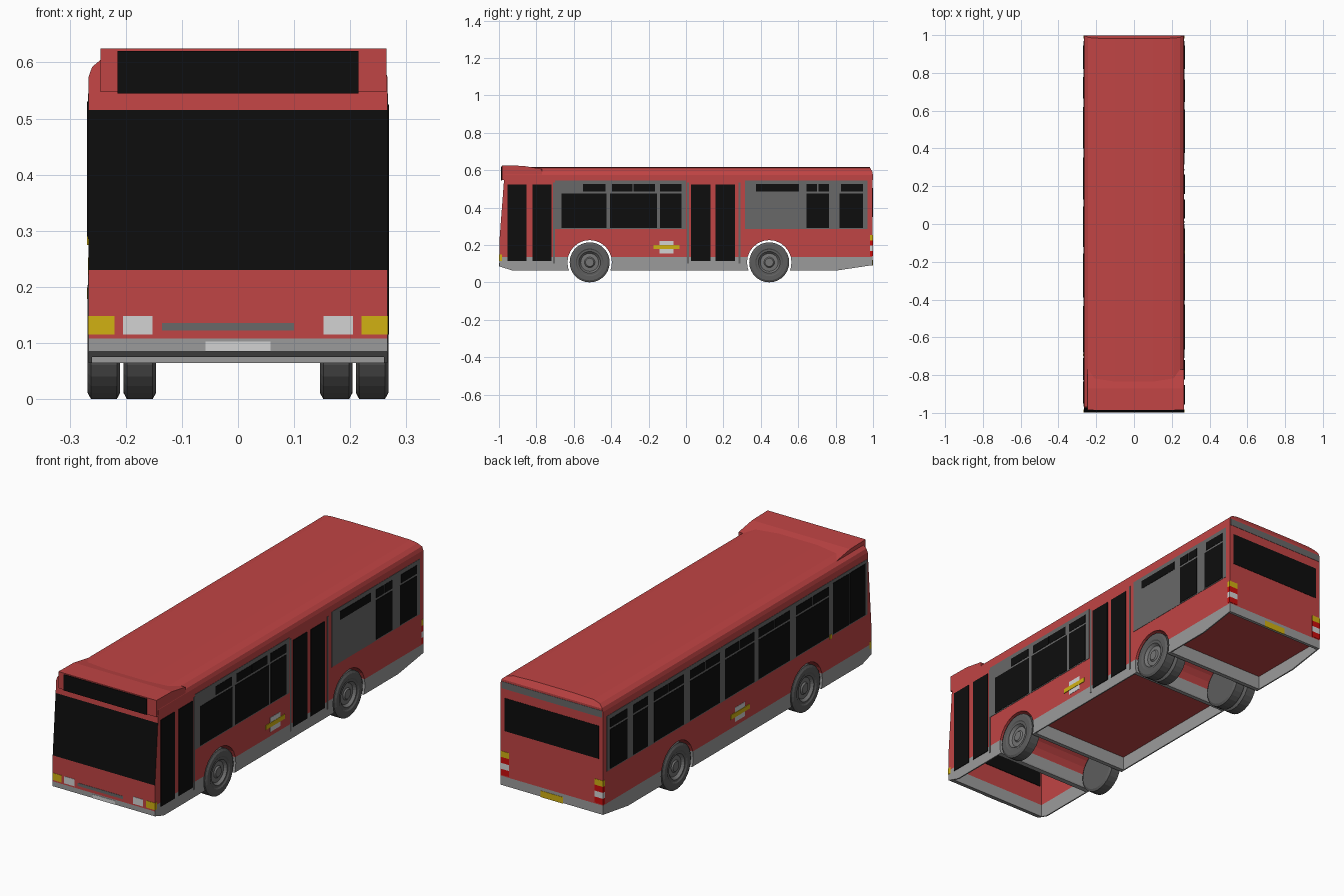
import bpy, bmesh, math
from mathutils import Vector

cube = bpy.data.objects.get("Cube")
if cube:
    bpy.data.objects.remove(cube, do_unlink=True)


def material(name, r, g, b):
    m = bpy.data.materials.new(name)
    m.use_nodes = True
    m.diffuse_color = (r, g, b, 1)
    bsdf = next(n for n in m.node_tree.nodes if n.type == 'BSDF_PRINCIPLED')
    bsdf.inputs["Base Color"].default_value = (r, g, b, 1)
    bsdf.inputs["Roughness"].default_value = 0.8
    return m


RED = material("body red", 0.53, 0.058, 0.058)
BLACK = material("glass black", 0.004, 0.004, 0.004)
SKIRT = material("skirt grey", 0.33, 0.33, 0.33)
FRAME = material("frame grey", 0.14, 0.14, 0.14)
WHITE = material("lamp white", 0.65, 0.65, 0.65)
YELLOW = material("lamp yellow", 0.64, 0.44, 0.006)
SIGNAL = material("signal red", 0.6, 0.004, 0.004)
TYRE = material("tyre grey", 0.11, 0.11, 0.11)
RIM = material("rim grey", 0.18, 0.18, 0.18)

HALF_W, HALF_L = 0.266, 0.997
WHEEL_Z, AXLES = 0.107, {"front": -0.515, "rear": 0.445}


def make_object(name, bm, *mats):
    bmesh.ops.recalc_face_normals(bm, faces=bm.faces)
    mesh = bpy.data.meshes.new(name)
    bm.to_mesh(mesh)
    bm.free()
    for m in mats:
        mesh.materials.append(m)
    ob = bpy.data.objects.new(name, mesh)
    bpy.context.scene.collection.objects.link(ob)
    return ob


def add_box(bm, lo, hi):
    verts = bmesh.ops.create_cube(bm, size=1)["verts"]
    for v in verts:
        v.co = Vector(hi[i] if v.co[i] > 0 else lo[i] for i in range(3))


def extrude(bm, points, offset):
    face = bm.faces.new([bm.verts.new(p) for p in points])
    out = bmesh.ops.extrude_face_region(bm, geom=[face])["geom"]
    moved = [g for g in out if isinstance(g, bmesh.types.BMVert)]
    bmesh.ops.translate(bm, verts=moved, vec=offset)


def cut(bm, co, normal, clear=True):
    geom = bm.verts[:] + bm.edges[:] + bm.faces[:]
    bmesh.ops.bisect_plane(bm, geom=geom, plane_co=co, plane_no=normal, clear_outer=clear)
    if clear:
        bmesh.ops.holes_fill(bm, edges=[e for e in bm.edges if e.is_boundary], sides=0)


def plates(name, mat, where, rects, level=1):
    """Thin plates on a wall; each rect is (from, to, bottom, top)."""
    bm = bmesh.new()
    t = 0.0015 * level
    for a, b, z0, z1 in rects:
        if where in ("left", "right"):
            s = 1 if where == "left" else -1
            xs = sorted((s * (HALF_W - 0.002), s * (HALF_W + t)))
            add_box(bm, (xs[0], a, z0), (xs[1], b, z1))
        else:
            s = 1 if where == "back" else -1
            ys = sorted((s * (HALF_L - 0.002), s * (HALF_L + t)))
            add_box(bm, (a, ys[0], z0), (b, ys[1], z1))
    return make_object(name, bm, mat)


# Body: roof cross-section run along the length, then ends trimmed
half = [(HALF_W, 0.064), (HALF_W, 0.575), (0.26, 0.592), (0.243, 0.606), (0.21, 0.614), (0.1, 0.617)]
section = half + [(-x, z) for x, z in reversed(half)]
bm = bmesh.new()
extrude(bm, [(x, -HALF_L, z) for x, z in section], (0, 2 * HALF_L, 0))
cut(bm, (0, -HALF_L, 0.23), (0, -0.33, 0.025))
cut(bm, (0, -HALF_L, 0.085), (0, -0.022, -0.07))
cut(bm, (0, HALF_L, 0.092), (0, 0.03, -0.2))
cut(bm, (0, HALF_L, 0.59), (0, 0.027, 0.015))
body = make_object("body", bm, RED, SKIRT, BLACK)

# Wheel tunnels and underside hollows
cutters = []
for end, y in AXLES.items():
    bm = bmesh.new()
    extrude(bm, [(-0.4, y + 0.119 * math.cos(k * math.pi / 12), WHEEL_Z + 0.119 * math.sin(k * math.pi / 12))
                 for k in range(24)], (0.8, 0, 0))
    cutters.append(make_object(end + "_arch_cutter", bm))
for y0, y1, top in ((-0.965, -0.65, 0.5), (-0.385, 0.315, 0.13), (0.575, 0.985, 0.13)):
    bm = bmesh.new()
    add_box(bm, (-0.26, y0, -0.1), (0.26, y1, top))
    cutters.append(make_object("underside_cutter", bm))
for c in cutters:
    c.hide_render = True
    mod = body.modifiers.new("cut", 'BOOLEAN')
    mod.object, mod.operation, mod.solver = c, 'DIFFERENCE', 'EXACT'
bpy.context.view_layer.update()
graph = bpy.context.evaluated_depsgraph_get()
carved = bpy.data.meshes.new_from_object(body.evaluated_get(graph))
body.modifiers.clear()
for c in cutters:
    bpy.data.objects.remove(c, do_unlink=True)

# Paint skirt and windscreen on cut faces
bm = bmesh.new()
bm.from_mesh(carved)
for z in (0.108, 0.135, 0.23, 0.515):
    cut(bm, (0, 0, z), (0, 0, 1), clear=False)
bm.normal_update()
for f in bm.faces:
    c = f.calc_center_median()
    on_front = f.normal.y < -0.9 and c.y < -0.96
    f.material_index = 0
    if c.z < (0.108 if on_front else 0.135) and not (f.normal.z < -0.9 and c.z > 0.12):
        f.material_index = 1
    elif on_front and 0.23 < c.z < 0.515:
        f.material_index = 2
bm.to_mesh(body.data)
bm.free()

# Inner windscreen
bm = bmesh.new()
add_box(bm, (-0.25, -0.966, 0.23), (0.25, -0.962, 0.49))
make_object("inner_windscreen", bm, BLACK)

# Destination sign housing on the roof front
bm = bmesh.new()
outline = [(-0.985, 0.547), (-0.985, 0.625), (-0.87, 0.623), (-0.77, 0.606), (-0.77, 0.547)]
extrude(bm, [(-0.245, y, z) for y, z in outline], (0.51, 0, 0))
make_object("sign_housing", bm, RED)
bm = bmesh.new()
add_box(bm, (-0.215, -0.988, 0.545), (0.215, -0.983, 0.62))
make_object("sign_glass", bm, BLACK)

# Front details
plates("front_indicators", YELLOW, "front", [(-0.267, -0.22, 0.115, 0.148), (0.22, 0.267, 0.115, 0.148)])
plates("headlamps", WHITE, "front", [(-0.205, -0.152, 0.115, 0.148), (0.152, 0.205, 0.115, 0.148)])
plates("grille", FRAME, "front", [(-0.135, 0.1, 0.122, 0.136)])
plates("front_plate", WHITE, "front", [(-0.058, 0.058, 0.085, 0.103)])
for side in ("left", "right"):
    plates(side + "_corner_lamp", YELLOW, side, [(-HALF_L, -0.983, 0.115, 0.148)])

# Rear details
plates("rear_window", BLACK, "back", [(-0.245, 0.245, 0.35, 0.505)])
plates("rear_vent", FRAME, "back", [(-0.262, 0.262, 0.548, 0.58)])
plates("rear_plate", YELLOW, "back", [(-0.058, 0.058, 0.09, 0.12)])
stripes = [(SIGNAL, 0.14), (WHITE, 0.168), (SIGNAL, 0.196), (YELLOW, 0.224)]
for i, (mat, z) in enumerate(stripes):
    name = "marker_stripe_%d" % i
    plates("rear_" + name, mat, "back", [(s * 0.245 - 0.022, s * 0.245 + 0.022, z, z + 0.028) for s in (-1, 1)])
    for side in ("left", "right"):
        plates(side + "_" + name, mat, side, [(0.983, HALF_L, z, z + 0.028)])

# Door side (+x): frames, doors and windows
LOW, HIGH, VENT_LOW, VENT_HIGH = 0.29, 0.475, 0.485, 0.525
plates("left_window_surround", FRAME, "left", [(-0.7, 0.0, 0.285, 0.545), (0.315, 0.97, 0.285, 0.545)])
plates("left_windows", BLACK, "left",
       [(a, b, LOW, HIGH) for a, b in ((-0.665, -0.425), (-0.405, -0.155), (-0.14, -0.025),
                                       (0.645, 0.765), (0.82, 0.945))], 2)
plates("left_vents", BLACK, "left",
       [(a, b, VENT_LOW, VENT_HIGH) for a, b in ((-0.55, -0.43), (-0.395, -0.285), (-0.28, -0.165),
                                                 (-0.14, -0.025), (0.375, 0.605), (0.645, 0.7),
                                                 (0.708, 0.765), (0.83, 0.945))], 2)
plates("doors", BLACK, "left",
       [(a, a + 0.103, 0.115, 0.522) for a in (-0.955, -0.822, 0.028, 0.158)], 2)
plates("door_posts", FRAME, "left", [(a, a + 0.01, 0.1, 0.535) for a in (-0.71, 0.006, 0.282)])

# Plain side (-x): window band from end to end
plates("right_window_surround", FRAME, "right", [(-0.965, 0.97, 0.285, 0.545)])
bays = [(0.82, 0.945), (0.665, 0.777), (0.4, 0.62), (0.13, 0.353), (-0.123, 0.093), (-0.39, -0.155), (-0.68, -0.435)]
plates("right_windows", BLACK, "right", [(a, b, LOW, HIGH) for a, b in bays], 2)
vents = []
for a, b in bays:
    mid = (a + b) / 2
    halves = [(a, b)] if b - a < 0.15 else [(a, mid - 0.003), (mid + 0.003, b)]
    vents += [(p, q, VENT_LOW, VENT_HIGH) for p, q in halves]
plates("right_vents", BLACK, "right", vents, 2)
plates("driver_window", BLACK, "right", [(-0.95, -0.834, 0.29, 0.53), (-0.826, -0.71, 0.29, 0.53)], 2)
plates("side_repeater", YELLOW, "right", [(-0.7, -0.685, 0.275, 0.295)], 2)

# Side emblems: plain white plate with a yellow bar
for side, y in (("left", -0.105), ("right", -0.02)):
    plates(side + "_emblem_plate", WHITE, side, [(y - 0.037, y + 0.037, 0.155, 0.222)])
    plates(side + "_emblem_bar", YELLOW, side, [(y - 0.07, y + 0.07, 0.178, 0.199)], 2)


# Wheels: lathed profile of (depth from outer face, radius)
PROFILE = [(0.008, 0.0), (0.008, 0.022), (0.014, 0.028), (0.016, 0.048), (0.004, 0.058), (0.004, 0.068),
           (0.0, 0.074), (0.0, 0.096), (0.006, 0.107), (0.052, 0.107), (0.058, 0.096), (0.058, 0.0)]


def wheel(name, side, x, y):
    bm = bmesh.new()
    verts = [bm.verts.new((side * (x - d), y, WHEEL_Z + r)) for d, r in PROFILE]
    edges = [bm.edges.new(pair) for pair in zip(verts, verts[1:])]
    bmesh.ops.spin(bm, geom=verts + edges, cent=(0, y, WHEEL_Z), axis=(1, 0, 0),
                   angle=2 * math.pi, steps=28, use_duplicate=False)
    bmesh.ops.remove_doubles(bm, verts=bm.verts, dist=0.0002)
    for f in bm.faces:
        reach = max(math.hypot(v.co.y - y, v.co.z - WHEEL_Z) for v in f.verts)
        f.material_index = 1 if reach < 0.06 else 0
    make_object(name, bm, TYRE, RIM)


for side, label in ((1, "left"), (-1, "right")):
    for end, y in AXLES.items():
        wheel("%s_%s_wheel" % (end, label), side, 0.268, y)
    wheel("rear_%s_inner_wheel" % label, side, 0.204, AXLES["rear"])
